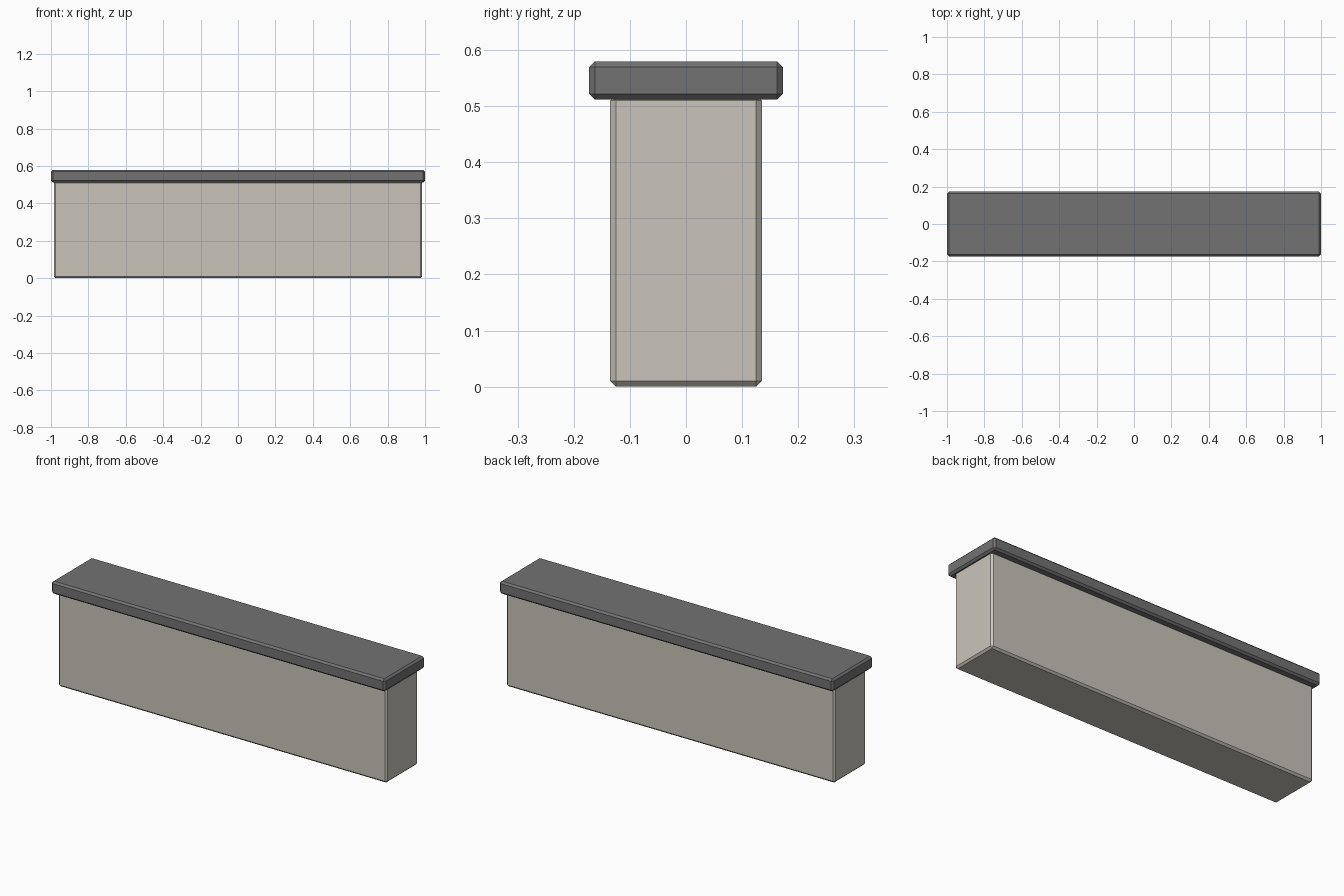
import bpy
import bmesh
from mathutils import Matrix

cube = bpy.data.objects.get("Cube")
if cube:
    bpy.data.objects.remove(cube, do_unlink=True)


def make_material(name, rgb):
    mat = bpy.data.materials.new(name)
    mat.use_nodes = True
    colour = (*rgb, 1.0)
    mat.diffuse_color = colour
    mat.node_tree.nodes["Principled BSDF"].inputs["Base Color"].default_value = colour
    return mat


def chamfered_block(name, size, bottom, mat, chamfer=0.01):
    """Flat-shaded box standing on the given height, all edges chamfered."""
    bm = bmesh.new()
    centre = Matrix.Translation((0, 0, bottom + size[2] / 2))
    bmesh.ops.create_cube(bm, size=1, matrix=centre @ Matrix.Diagonal((*size, 1)))
    bmesh.ops.bevel(bm, geom=bm.edges[:], offset=chamfer, offset_type='OFFSET',
                    segments=1, affect='EDGES')
    mesh = bpy.data.meshes.new(name)
    bm.to_mesh(mesh)
    bm.free()
    mesh.materials.append(mat)
    obj = bpy.data.objects.new(name, mesh)
    bpy.context.scene.collection.objects.link(obj)
    return obj


plaster = make_material("warm_grey_plaster", (0.59, 0.56, 0.50))
stone = make_material("dark_grey_stone", (0.17, 0.17, 0.17))

# Wall body, with its top chamfer tucked into the coping
chamfered_block("wall_body", (1.97, 0.27, 0.52), 0, plaster)

# Overhanging coping slab
chamfered_block("coping_slab", (2.0, 0.345, 0.068), 0.512, stone)
